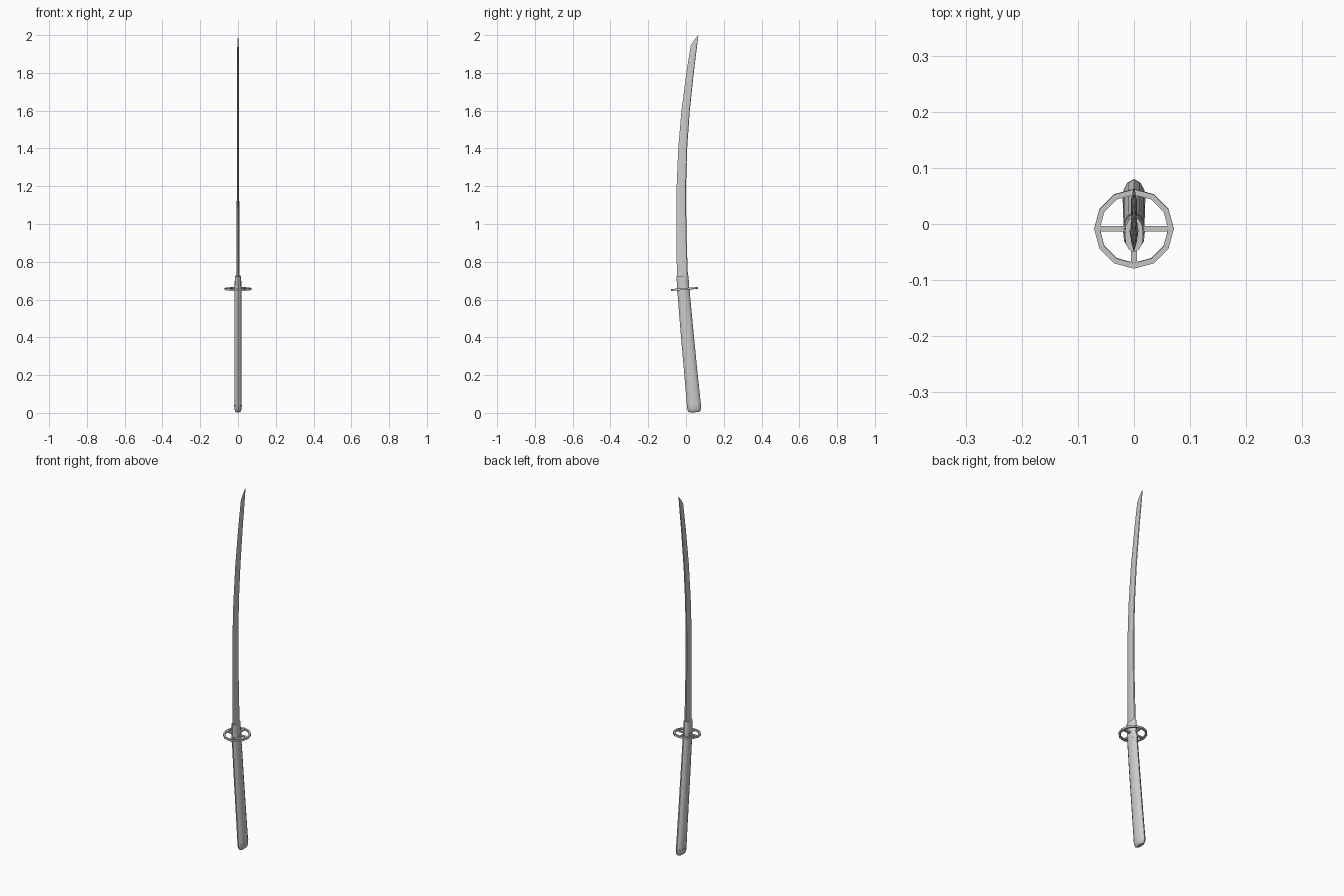
import bpy, bmesh, math
from mathutils import Matrix

if "Cube" in bpy.data.objects:
    bpy.data.objects.remove(bpy.data.objects["Cube"])

TILT = 0.075  # lean of the handle and guard


def finish(name, bm, angle=35):
    bmesh.ops.recalc_face_normals(bm, faces=bm.faces)
    me = bpy.data.meshes.new(name)
    bm.to_mesh(me)
    bm.free()
    ob = bpy.data.objects.new(name, me)
    bpy.context.collection.objects.link(ob)
    bpy.ops.object.select_all(action='DESELECT')
    ob.select_set(True)
    bpy.context.view_layer.objects.active = ob
    bpy.ops.object.shade_smooth_by_angle(angle=math.radians(angle))
    return ob


def loft(name, half, rows, angle=35):
    """half: (x, t) points from front to back, mirrored in x.
    rows: (front y, front z, back y, back z, half width)."""
    section = half + [(-x, t) for x, t in reversed(half) if x > 0]
    bm = bmesh.new()
    rings = []
    for yf, zf, yb, zb, w in rows:
        rings.append([bm.verts.new((x * w, yf + (yb - yf) * t, zf + (zb - zf) * t))
                      for x, t in section])
    n = len(section)
    for a, b in zip(rings, rings[1:]):
        for i in range(n):
            j = (i + 1) % n
            bm.faces.new((a[i], a[j], b[j], b[i]))
    bm.faces.new(rings[0])
    bm.faces.new(rings[-1])
    bmesh.ops.remove_doubles(bm, verts=bm.verts, dist=1e-5)
    return finish(name, bm, angle)


# blade: sharp edge at the front, ridge line, peaked spine, slanted tip
blade_half = [(0, 0), (0.6, 0.3), (1, 0.66), (0.6, 0.95), (0, 1)]
loft("blade", blade_half, [
    (-.048, .690, .011, .690, .0085),
    (-.050, .900, .004, .900, .0075),
    (-.050, 1.05, .001, 1.05, .0070),
    (-.0495, 1.20, .000, 1.20, .0062),
    (-.041, 1.40, .006, 1.40, .0055),
    (-.024, 1.60, .020, 1.60, .0050),
    (.002, 1.80, .041, 1.80, .0045),
    (.025, 1.945, .057, 1.930, .0040),
    (.044, 1.975, .0615, 1.966, .0025),
    (.066, 2.00, .066, 2.00, .0003)])

# grip sections share one rounded, pointed outline
grip_half = [(0, 0), (0.55, 0.08), (0.9, 0.25), (1, 0.5), (0.9, 0.75), (0.55, 0.92), (0, 1)]


def grip_row(z, yc, depth, w):
    dz = depth * TILT
    return (yc - depth, z - dz, yc + depth, z + dz, w)


loft("blade_collar", grip_half, [
    grip_row(.650, -.014, .032, .0185),
    (-.0505, .722, .013, .727, .0165)])
loft("grip_collar", grip_half, [
    grip_row(.622, -.0115, .0335, .0195),
    grip_row(.655, -.0140, .0335, .0195)])
loft("grip", grip_half, [
    grip_row(.035, .0425, .0370, .0195),
    grip_row(.240, .0230, .0350, .0195),
    grip_row(.440, .0045, .0340, .0190),
    grip_row(.630, -.0120, .0325, .0185)])
loft("pommel", grip_half, [
    grip_row(.003, .0450, .0230, .0080),
    grip_row(.008, .0445, .0310, .0145),
    grip_row(.019, .0437, .0360, .0185),
    grip_row(.040, .0422, .0380, .0205)])

# guard: twelve-sided ring
place = Matrix.Translation((0, -.0085, .656)) @ Matrix.Rotation(TILT, 4, 'X')
bm = bmesh.new()
profile = [(.061, -.005), (.071, -.005), (.071, .005), (.061, .005)]
rings = [[bm.verts.new((r * math.cos(k * math.pi / 6), r * math.sin(k * math.pi / 6), z))
          for r, z in profile] for k in range(12)]
for k in range(12):
    a, b = rings[k], rings[(k + 1) % 12]
    for i in range(4):
        j = (i + 1) % 4
        bm.faces.new((a[i], a[j], b[j], b[i]))
bm.transform(place)
finish("guard_ring", bm, 20)

# guard spokes
for name, size in (("guard_spoke_side", (.126, .010, .008)),
                   ("guard_spoke_front", (.010, .126, .008))):
    bm = bmesh.new()
    bmesh.ops.create_cube(bm, size=1, matrix=place @ Matrix.Diagonal((*size, 1)))
    finish(name, bm)
